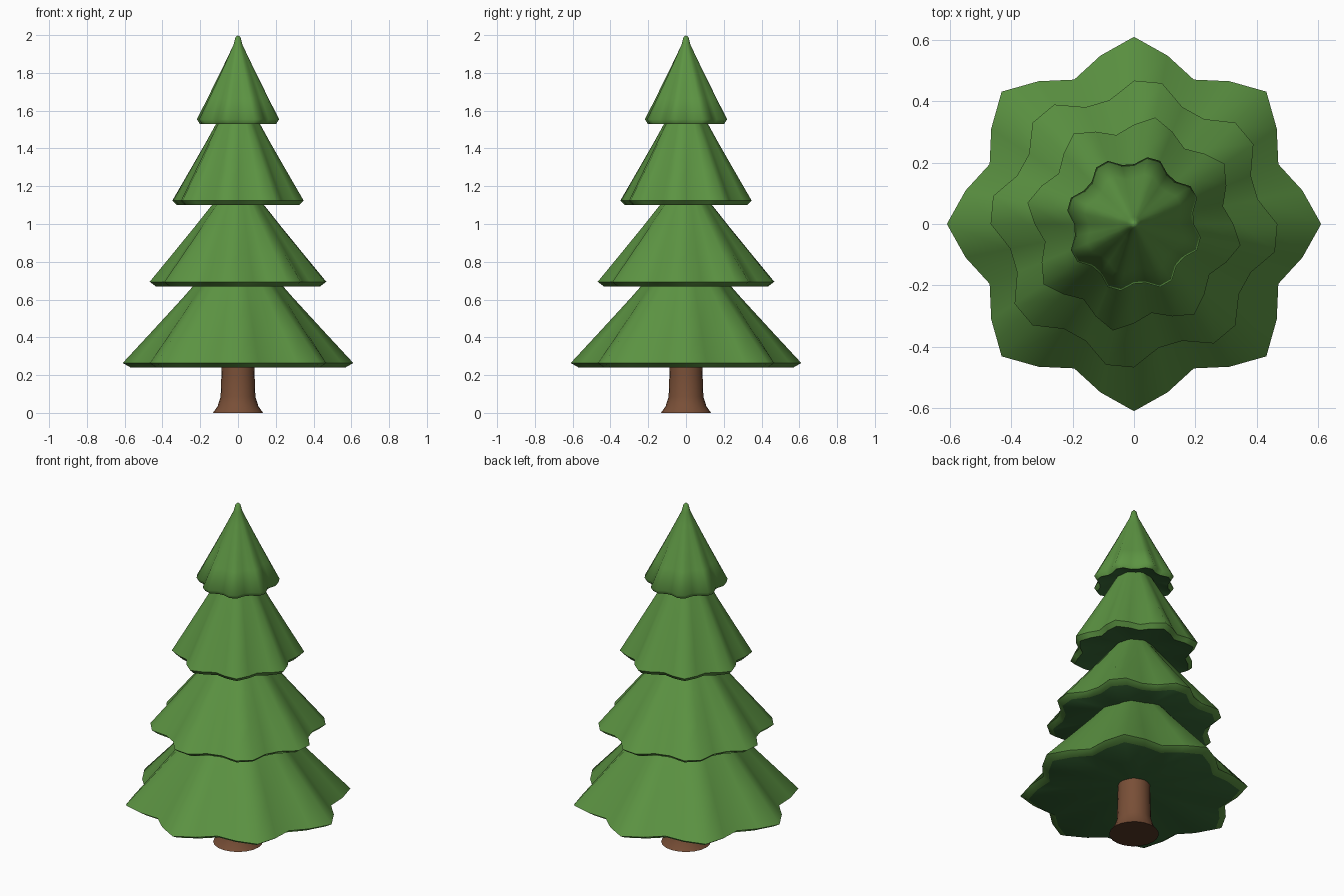
import bpy, math

if "Cube" in bpy.data.objects:
    bpy.data.objects.remove(bpy.data.objects["Cube"])

def material(name, rgb):
    m = bpy.data.materials.new(name)
    m.diffuse_color = (*rgb, 1)
    m.use_nodes = True
    m.node_tree.nodes["Principled BSDF"].inputs["Base Color"].default_value = m.diffuse_color
    return m

GREEN = material("leaf green", (0.107, 0.295, 0.055))
DARK_GREEN = material("underside dark green", (0.038, 0.135, 0.037))
BROWN = material("bark brown", (0.19, 0.078, 0.038))
DARK_BROWN = material("cut wood dark brown", (0.09, 0.038, 0.019))

def lathe(name, profile, sides, mat, under_mat, radius_at=lambda a, r: 1.0):
    """Spin (radius, z) points round z; the first span is the underside."""
    verts, rings, faces = [], [], []
    for r, z in profile:
        n = 1 if r == 0 else sides
        rings.append([len(verts) + i for i in range(n)])
        for i in range(n):
            a = 2 * math.pi * i / sides
            k = r * radius_at(a, r)
            verts.append((k * math.cos(a), k * math.sin(a), z))
    for lo, hi in zip(rings, rings[1:]):
        for i in range(sides):
            j = (i + 1) % sides
            if len(lo) == 1:
                faces.append((lo[0], hi[j], hi[i]))
            elif len(hi) == 1:
                faces.append((lo[i], lo[j], hi[0]))
            else:
                faces.append((lo[i], lo[j], hi[j], hi[i]))
    me = bpy.data.meshes.new(name)
    me.from_pydata(verts, [], faces)
    me.materials.append(mat)
    me.materials.append(under_mat)
    for p in me.polygons:
        p.material_index = 1 if p.index < sides else 0
    ob = bpy.data.objects.new(name, me)
    bpy.context.collection.objects.link(ob)
    bpy.ops.object.select_all(action='DESELECT')
    ob.select_set(True)
    bpy.context.view_layer.objects.active = ob
    bpy.ops.object.shade_smooth_by_angle(angle=math.radians(50))
    return ob

# Trunk with flared foot
lathe("trunk", [(0, 0), (0.133, 0), (0.108, 0.035), (0.092, 0.085),
                (0.088, 0.20), (0.085, 0.40), (0, 0.40)], 20, BROWN, DARK_BROWN)

# Four scalloped branch tiers, each turned a little from the one below
tiers = [(0.56, 0.24, 0.95), (0.44, 0.67, 1.28), (0.325, 1.10, 1.75), (0.209, 1.53, 2.0)]
for t, (r, z, top) in enumerate(tiers):
    # scallops fade out towards the tip
    def scallop(a, radius, t=t, r=r):
        return 1 + 0.09 * min(1, radius / (0.9 * r)) * math.cos(8 * a + 0.8 * t)
    rim = z + 0.024
    profile = [(0, z + 0.065), (r * 0.93, z), (r, rim)]
    # cone side and rounded tip
    profile += [(r * f, rim + (top - rim) * (1 - f)) for f in (0.75, 0.5, 0.25, 0.11)]
    profile += [(r * 0.065, top - 0.012), (0, top)]
    lathe(f"branch_tier_{t + 1}", profile, 32, GREEN, DARK_GREEN, scallop)
